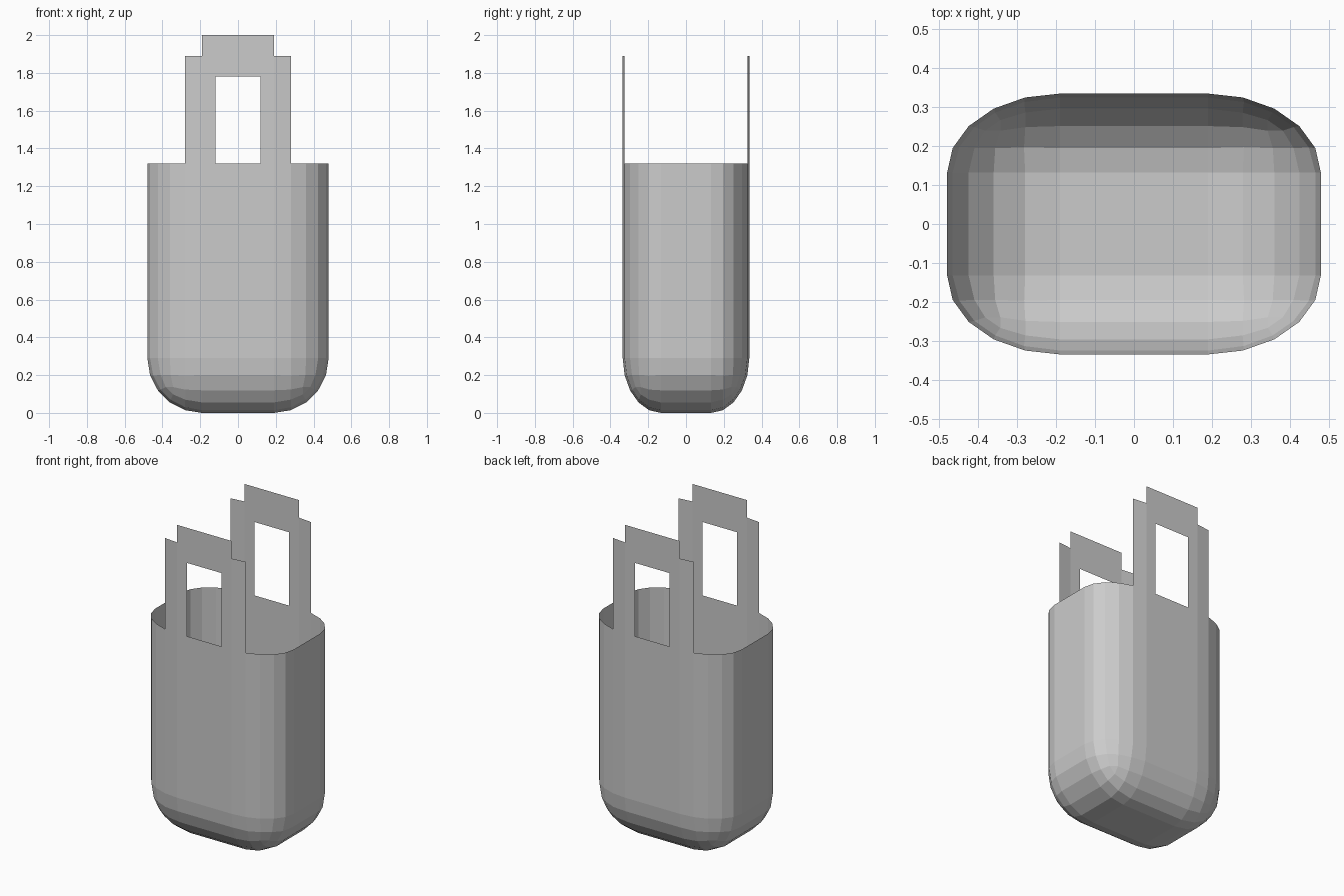
import bpy, bmesh

if "Cube" in bpy.data.objects:
    bpy.data.objects.remove(bpy.data.objects["Cube"])

HALF_X, HALF_Y, RIM = 0.48, 0.335, 1.32   # body half sizes and rim height
RADIUS, SEGMENTS = 0.29, 5                # corner rounding


def finish(bm, name):
    mesh = bpy.data.meshes.new(name)
    bm.to_mesh(mesh)
    bm.free()
    obj = bpy.data.objects.new(name, mesh)
    bpy.context.collection.objects.link(obj)
    return obj


# Bag body: rounded box, open at the top, squashed in depth
bm = bmesh.new()
bmesh.ops.create_cube(bm, size=1)
for v in bm.verts:
    v.co = (v.co.x * 2 * HALF_X, v.co.y * 2 * HALF_X, (v.co.z + 0.5) * RIM)
edges = [e for e in bm.edges if min(v.co.z for v in e.verts) < 0.01]
bmesh.ops.bevel(bm, geom=edges, offset=RADIUS, offset_type='OFFSET',
                segments=SEGMENTS, profile=0.5, affect='EDGES', clamp_overlap=False)
top = [f for f in bm.faces if all(v.co.z > RIM - 0.001 for v in f.verts)]
bmesh.ops.delete(bm, geom=top, context='FACES')
bmesh.ops.scale(bm, vec=(1, HALF_Y / HALF_X, 1), verts=bm.verts)
finish(bm, "bag_body")

# Handles: thin stepped strips whose outer columns follow the body facets
# Each panel is x0, x1, z0, z1
panels = [(0.19, 0.28, RIM, 1.89), (0.12, 0.19, RIM, 1.78),
          (0.12, 0.19, 1.78, 2.0), (0.0, 0.12, 1.78, 2.0)]


def depth(x):
    return HALF_Y if x < 0.2 else HALF_Y - 0.01


def handle(name, side):
    bm = bmesh.new()
    for x0, x1, z0, z1 in panels:
        for s in (-1, 1):
            corners = [(x0, z0), (x1, z0), (x1, z1), (x0, z1)]
            if s != -side:
                corners.reverse()
            bm.faces.new([bm.verts.new((s * x, side * depth(x), z)) for x, z in corners])
    bmesh.ops.remove_doubles(bm, verts=bm.verts, dist=0.0005)
    finish(bm, name)


handle("front_handle", -1)
handle("back_handle", 1)
